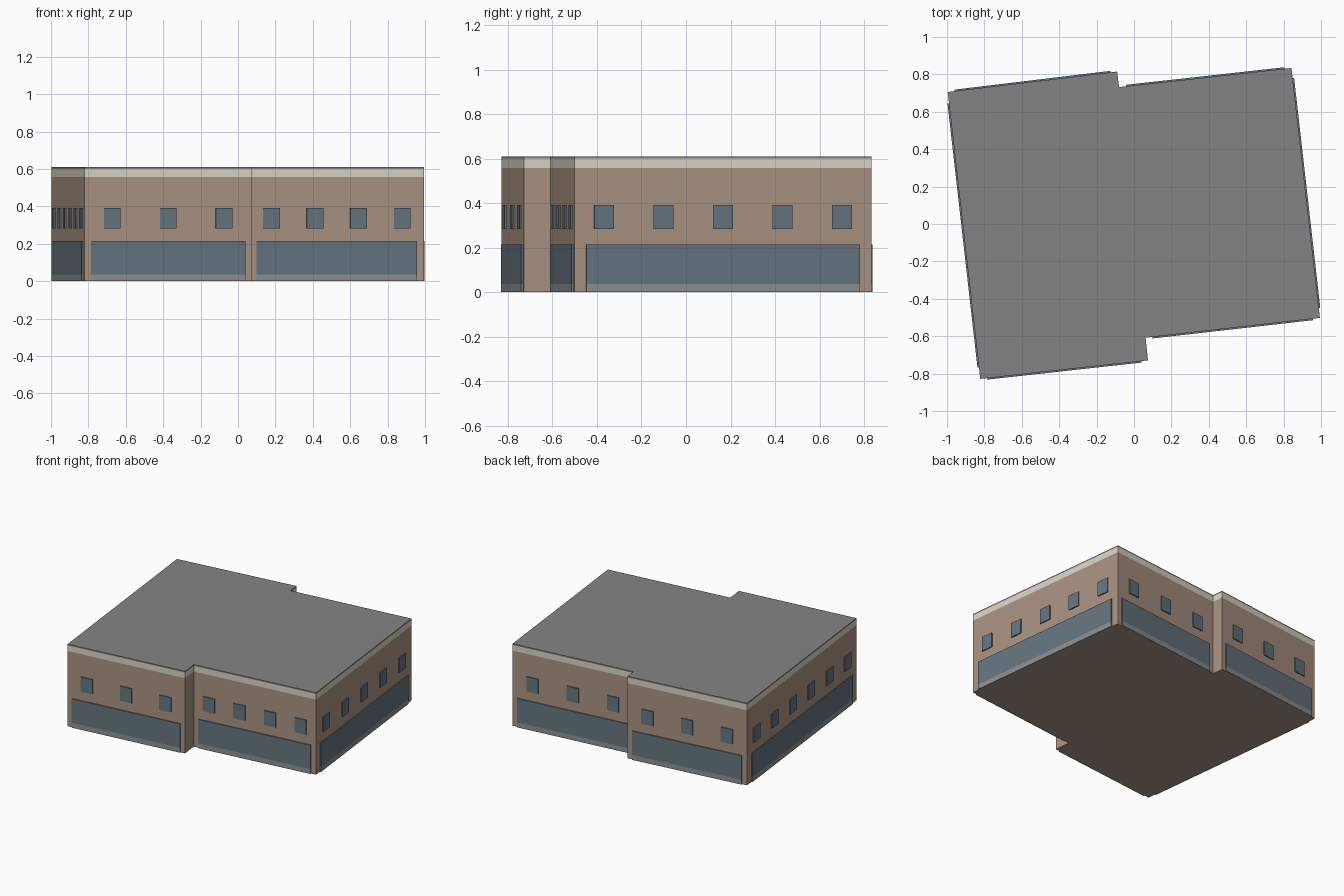
import bpy, bmesh
from mathutils import Vector

if "Cube" in bpy.data.objects:
    bpy.data.objects.remove(bpy.data.objects["Cube"])

H = 0.61
# Footprint corners, counter-clockwise from front left, with the window count of the side after each
PLAN = [((-0.822, -0.828), 3), ((0.075, -0.729), 0), ((0.062, -0.608), 4), ((0.994, -0.502), 5),
        ((0.842, 0.834), 3), ((-0.080, 0.732), 0), ((-0.090, 0.815), 3), ((-0.996, 0.706), 6)]


def material(name, rgb):
    m = bpy.data.materials.new(name)
    m.diffuse_color = (*[(c / 255) ** 2.2 for c in rgb], 1)
    m.use_nodes = True
    m.node_tree.nodes["Principled BSDF"].inputs["Base Color"].default_value = m.diffuse_color
    return m


BRICK = material("brown brick", (168, 145, 130))
GLASS = material("blue grey glass", (102, 116, 127))
CREAM = material("cream trim", (216, 212, 197))
STONE = material("grey plinth", (141, 142, 144))
ROOF = material("grey roof", (132, 131, 132))


def finish(bm, name, mat):
    bmesh.ops.recalc_face_normals(bm, faces=bm.faces)
    me = bpy.data.meshes.new(name)
    bm.to_mesh(me)
    bm.free()
    me.materials.append(mat)
    ob = bpy.data.objects.new(name, me)
    bpy.context.collection.objects.link(ob)


def prism(name, z0, z1, mat):
    """Extrude the footprint between two heights."""
    bm = bmesh.new()
    face = bm.faces.new([bm.verts.new((x, y, z0)) for (x, y), _ in PLAN])
    top = bmesh.ops.extrude_face_region(bm, geom=[face], use_keep_orig=True)["geom"]
    bmesh.ops.translate(bm, vec=(0, 0, z1 - z0), verts=[v for v in top if isinstance(v, bmesh.types.BMVert)])
    finish(bm, name, mat)


def plate(name, a, b, centre, width, z0, z1, depth, mat):
    """Thin plate on the wall a-b, at a distance along it, standing out by depth."""
    along = (b - a).normalized()
    out = Vector((along.y, -along.x, 0))
    bm = bmesh.new()
    bmesh.ops.create_cube(bm, size=1)
    for v in bm.verts:
        v.co = (a + along * (centre + v.co.x * width) + out * (v.co.y + 0.5) * depth
                + Vector((0, 0, z0 + (v.co.z + 0.5) * (z1 - z0))))
    finish(bm, name, mat)


# Stacked body
prism("walls", 0, 0.558, BRICK)
prism("cornice_band", 0.558, 0.6, CREAM)
prism("roof_slab", 0.6, H, ROOF)

# Shopfront, plinth and upper windows on each long side
for i, (p, count) in enumerate(PLAN):
    a = Vector((*p, 0))
    b = Vector((*PLAN[(i + 1) % len(PLAN)][0], 0))
    if not count:
        continue
    length = (b - a).length
    plate(f"shopfront_{i}", a, b, length / 2, length * 0.92, 0.037, 0.214, 0.008, GLASS)
    plate(f"plinth_{i}", a, b, length / 2, length * 0.92, 0, 0.037, 0.008, STONE)
    for k in range(count):
        plate(f"window_{i}_{k}", a, b, length * (k + 0.5) / count, 0.09, 0.283, 0.392, 0.008, GLASS)
